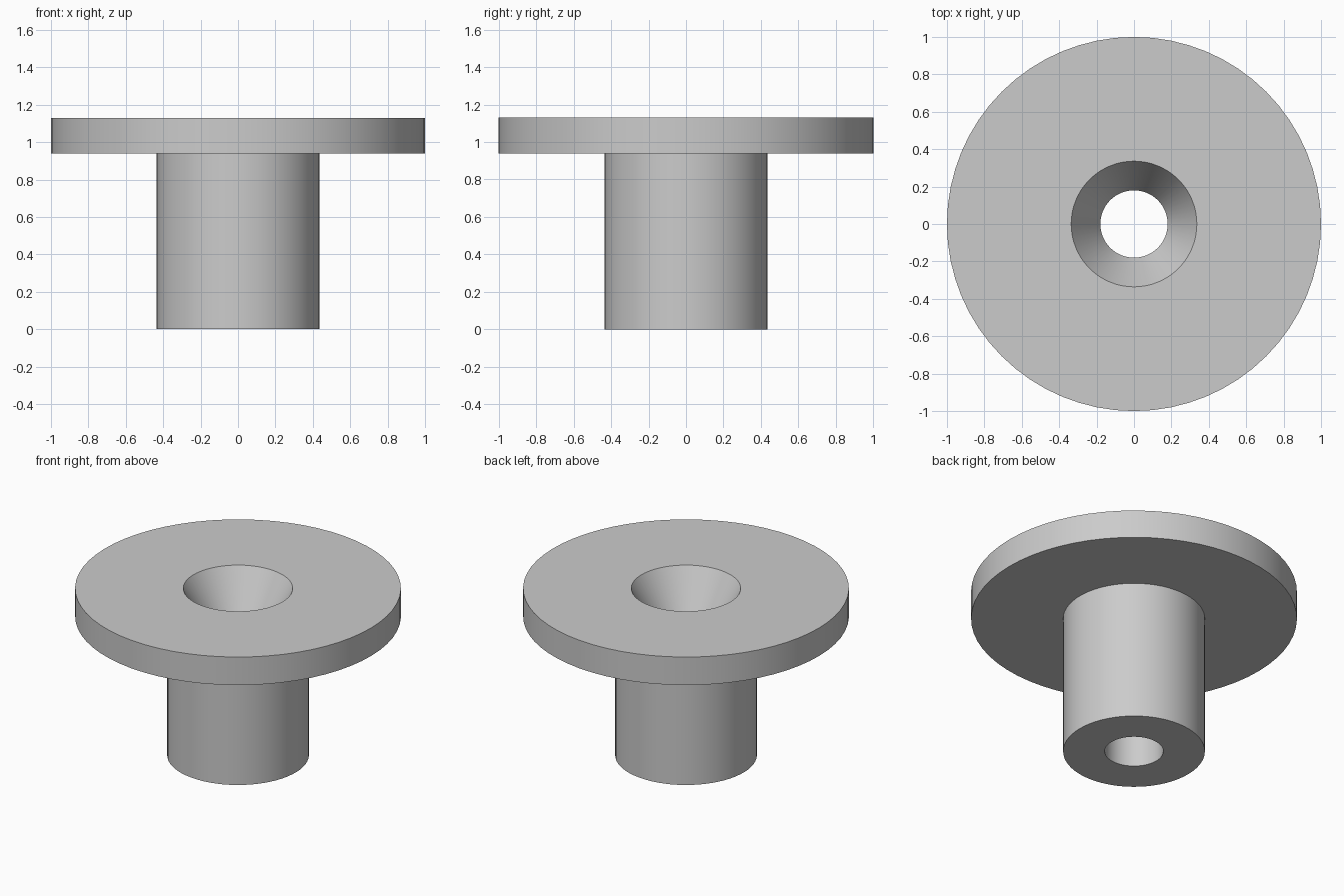
import bpy
import bmesh
import math

SEGMENTS = 64
FLANGE_R, TUBE_R, BORE_R, SINK_R = 1.0, 0.435, 0.18, 0.336
TOP, FLANGE_BOTTOM, SINK_DEPTH = 1.13, 0.94, 0.27

cube = bpy.data.objects.get("Cube")
if cube:
    bpy.data.objects.remove(cube, do_unlink=True)

# Plain grey metal
grey = bpy.data.materials.new("plain_grey")
grey.use_nodes = True
colour = (0.6, 0.6, 0.6, 1)
grey.diffuse_color = colour
grey.node_tree.nodes["Principled BSDF"].inputs["Base Color"].default_value = colour


def lathe(name, profile, material):
    """Revolve a closed (radius, height) profile around the z axis."""
    bm = bmesh.new()
    verts = [bm.verts.new((r, 0, z)) for r, z in profile]
    edges = [bm.edges.new((a, b)) for a, b in zip(verts, verts[1:] + verts[:1])]
    bmesh.ops.spin(bm, geom=verts + edges, cent=(0, 0, 0), axis=(0, 0, 1),
                   angle=math.tau, steps=SEGMENTS, use_duplicate=False)
    bmesh.ops.remove_doubles(bm, verts=bm.verts, dist=0.0001)
    bmesh.ops.recalc_face_normals(bm, faces=bm.faces)
    mesh = bpy.data.meshes.new(name)
    bm.to_mesh(mesh)
    bm.free()
    mesh.materials.append(material)
    obj = bpy.data.objects.new(name, mesh)
    bpy.context.collection.objects.link(obj)
    bpy.ops.object.select_all(action="DESELECT")
    obj.select_set(True)
    bpy.context.view_layer.objects.active = obj
    bpy.ops.object.shade_smooth_by_angle(angle=math.radians(25))
    return obj


# Tube, flange, countersink and through bore in one turned body
lathe("flanged_bushing", [
    (BORE_R, 0),
    (TUBE_R, 0),
    (TUBE_R, FLANGE_BOTTOM),
    (FLANGE_R, FLANGE_BOTTOM),
    (FLANGE_R, TOP),
    (SINK_R, TOP),
    (BORE_R, TOP - SINK_DEPTH),
], grey)
